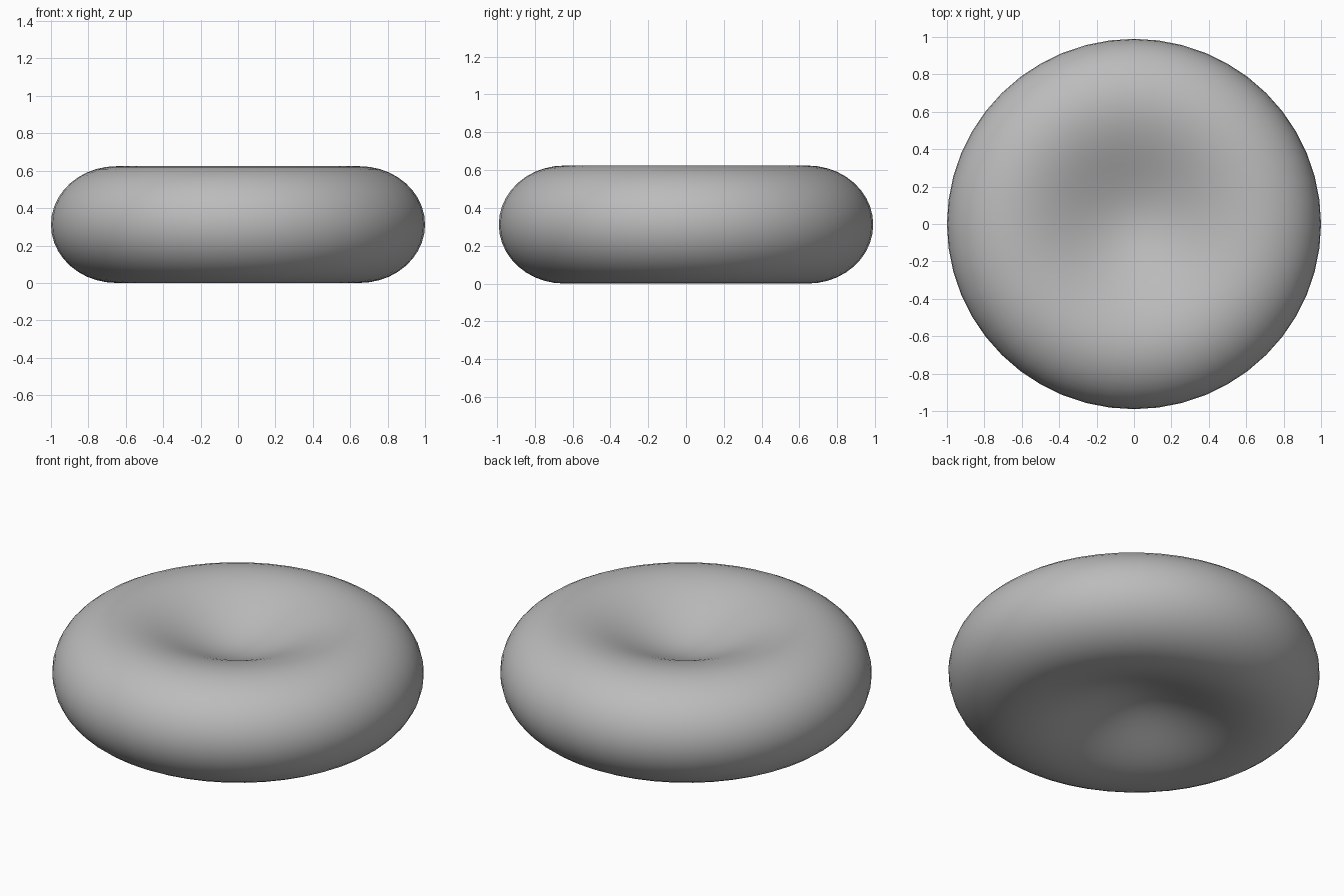
import bpy
import bmesh
from math import cos, sin, pi

RIM = 0.65      # radius of the highest ring
HALF = 0.312    # half thickness at the rim
CENTRE = 0.14   # half thickness at the middle of the dimple
SEGMENTS = 48

cube = bpy.data.objects.get("Cube")
if cube:
    bpy.data.objects.remove(cube, do_unlink=True)

grey = bpy.data.materials.new("soft grey")
grey.use_nodes = True
colour = (0.5, 0.5, 0.5, 1)
grey.diffuse_color = colour
grey.node_tree.nodes["Principled BSDF"].inputs["Base Color"].default_value = colour

# Upper profile: cosine dimple, then an elliptical outer rim
dimple = [(RIM * i / 12, CENTRE + (HALF - CENTRE) * (1 - cos(pi * i / 12)) / 2)
          for i in range(12)]
rim = [(RIM + (1 - RIM) * sin(pi * i / 20), HALF * cos(pi * i / 20))
       for i in range(11)]
upper = dimple + rim
profile = upper + [(r, -h) for r, h in reversed(upper[:-1])]

# Spin the profile into a biconcave disc
bm = bmesh.new()
verts = [bm.verts.new((r, 0, h + HALF)) for r, h in profile]
edges = [bm.edges.new(pair) for pair in zip(verts, verts[1:])]
bmesh.ops.spin(bm, geom=verts + edges, cent=(0, 0, 0), axis=(0, 0, 1),
               angle=2 * pi, steps=SEGMENTS, use_duplicate=False)
bmesh.ops.remove_doubles(bm, verts=bm.verts, dist=0.0005)
bmesh.ops.scale(bm, vec=(1, 0.99, 1), verts=bm.verts)
bmesh.ops.recalc_face_normals(bm, faces=bm.faces)
for face in bm.faces:
    face.smooth = True

mesh = bpy.data.meshes.new("biconcave_disc")
bm.to_mesh(mesh)
bm.free()
mesh.materials.append(grey)
disc = bpy.data.objects.new("biconcave_disc", mesh)
bpy.context.collection.objects.link(disc)
